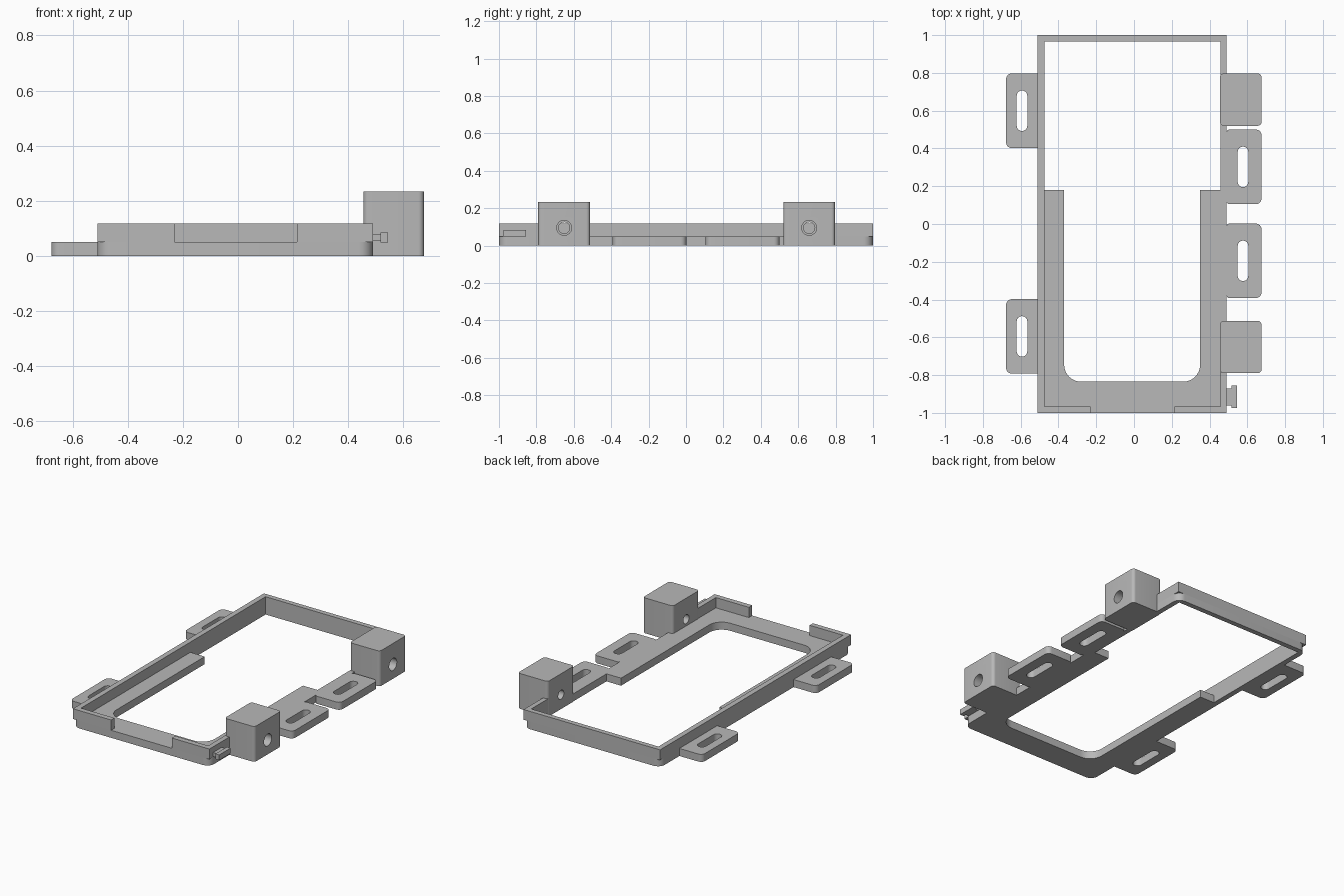
import bpy, bmesh, math
from mathutils import Vector

if "Cube" in bpy.data.objects:
    bpy.data.objects.remove(bpy.data.objects["Cube"])

grey = bpy.data.materials.new("mid_grey")
grey.diffuse_color = (0.48, 0.48, 0.48, 1)
grey.use_nodes = True
grey.node_tree.nodes["Principled BSDF"].inputs["Base Color"].default_value = grey.diffuse_color


def rounded(points, seg=8):
    """Outline from (x, y, corner radius) points."""
    out = []
    n = len(points)
    for i, (x, y, r) in enumerate(points):
        p = Vector((x, y))
        if r == 0:
            out.append(p)
            continue
        a = (Vector(points[i - 1][:2]) - p).normalized()
        b = (Vector(points[(i + 1) % n][:2]) - p).normalized()
        c = p + (a + b) * r          # all rounded corners are square
        for k in range(seg + 1):
            t = k / seg * math.pi / 2
            out.append(c - b * r * math.cos(t) - a * r * math.sin(t))
    return out


def prism(name, points, z0, z1):
    """Extruded outline standing between two heights."""
    bm = bmesh.new()
    face = bm.faces.new([bm.verts.new((p.x, p.y, z0)) for p in rounded(points)])
    top = bmesh.ops.extrude_face_region(bm, geom=[face])["geom"]
    bmesh.ops.translate(bm, vec=(0, 0, z1 - z0),
                        verts=[v for v in top if isinstance(v, bmesh.types.BMVert)])
    bmesh.ops.recalc_face_normals(bm, faces=bm.faces)
    return finish(name, bm)


def finish(name, bm):
    mesh = bpy.data.meshes.new(name)
    bm.to_mesh(mesh)
    bm.free()
    mesh.materials.append(grey)
    ob = bpy.data.objects.new(name, mesh)
    bpy.context.collection.objects.link(ob)
    return ob


def rect(x0, x1, y0, y1, r=(0, 0, 0, 0)):
    """Corners: front left, front right, back right, back left."""
    return [(x0, y0, r[0]), (x1, y0, r[1]), (x1, y1, r[2]), (x0, y1, r[3])]


def rod(name, x0, x1, y, z, radius):
    bm = bmesh.new()
    bmesh.ops.create_cone(bm, cap_ends=True, segments=32, radius1=radius,
                          radius2=radius, depth=x1 - x0)
    ob = finish(name, bm)
    ob.rotation_euler.y = math.pi / 2
    ob.location = ((x0 + x1) / 2, y, z)
    return ob


def select(ob):
    bpy.ops.object.select_all(action='DESELECT')
    ob.select_set(True)
    bpy.context.view_layer.objects.active = ob


def cut(ob, *cutters):
    for c in cutters:
        c.hide_render = True
        m = ob.modifiers.new("cut", 'BOOLEAN')
        m.operation, m.solver, m.object = 'DIFFERENCE', 'EXACT', c
        select(ob)
        bpy.ops.object.modifier_apply(modifier=m.name)
        bpy.data.objects.remove(c)


L, R, IL, IR = -0.51, 0.49, -0.475, 0.457   # outer and inner wall faces
BASE, RIM = 0.05, 0.118

# Base: rounded tray floor, open in the middle and at the back
base = prism("base_shelf", rect(L, R, -1, 1, (0.05,) * 4), 0, BASE)
cut(base,
    prism("opening", rect(-0.37, 0.35, -0.835, 0.5, (0.09, 0.09, 0, 0)), -0.1, 0.2),
    prism("back_opening", rect(IL, IR, 0.18, 0.967), -0.1, 0.2))

# Rim walls, with gaps at the front and along the right side
prism("rim_wall", [(x, y, 0) for x, y in (
    (-0.23, -1), (L, -1), (L, 1), (R, 1), (R, 0.78), (IR, 0.78),
    (IR, 0.967), (IL, 0.967), (IL, -0.965), (-0.23, -0.965))], BASE, RIM)
prism("front_right_rim", [(x, y, 0) for x, y in (
    (0.215, -1), (R, -1), (R, -0.77), (IR, -0.77), (IR, -0.965),
    (0.215, -0.965))], BASE, RIM)

# Slotted mounting tabs
for side, y0, y1 in ((-1, 0.402, 0.797), (-1, -0.792, -0.398),
                     (1, 0.105, 0.5), (1, -0.392, 0.002)):
    if side < 0:
        outline, cx = rect(-0.677, L, y0, y1, (0.03, 0, 0, 0.03)), -0.593
    else:
        outline, cx = rect(R, 0.675, y0, y1, (0.015, 0.03, 0.03, 0.015)), 0.577
    tab = prism("mounting_tab", outline, 0, BASE)
    cy = (y0 + y1) / 2
    cut(tab, prism("slot", rect(cx - 0.028, cx + 0.028, cy - 0.107, cy + 0.107,
                                (0.0279,) * 4), -0.1, 0.2))

# Tall blocks with a stepped cross hole
for y0, y1 in ((0.52, 0.797), (-0.79, -0.513)):
    block = prism("block", rect(0.455, 0.675, y0, y1, (0.02,) * 4), 0, 0.234)
    y = (y0 + y1) / 2
    cut(block, rod("bore", 0.4, 0.72, y, 0.095, 0.03),
        rod("wide_bore", 0.56, 0.72, y, 0.095, 0.04))

# Small side latch: stem and cap
prism("latch_stem", rect(R, 0.52, -0.96, -0.87), 0.053, 0.08)
prism("latch_cap", rect(0.517, 0.545, -0.975, -0.855), 0.049, 0.084)

for ob in list(bpy.context.scene.objects):
    select(ob)
    bpy.ops.object.shade_smooth_by_angle(angle=math.radians(30))
